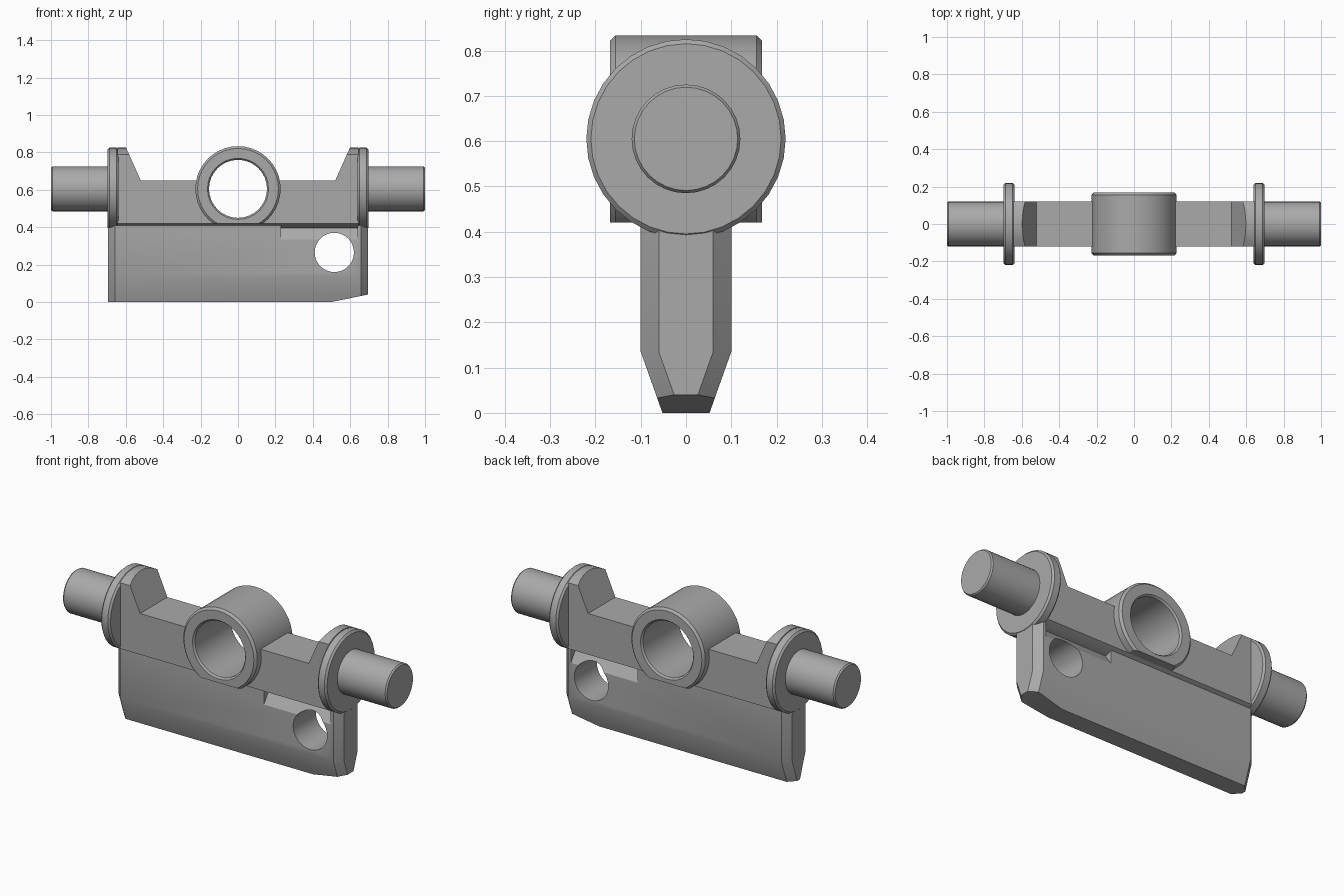
import bpy, bmesh, math
from mathutils import Matrix

cube = bpy.data.objects.get("Cube")
if cube:
    bpy.data.objects.remove(cube, do_unlink=True)

AXLE_Z = 0.605
DISC_R = 0.22

steel = bpy.data.materials.new("plain grey")
steel.use_nodes = True
GREY = (0.4, 0.4, 0.4, 1)
steel.diffuse_color = GREY
steel.node_tree.nodes["Principled BSDF"].inputs["Base Color"].default_value = GREY


def make_object(name, bm):
    bmesh.ops.recalc_face_normals(bm, faces=bm.faces)
    mesh = bpy.data.meshes.new(name)
    bm.to_mesh(mesh)
    bm.free()
    mesh.materials.append(steel)
    obj = bpy.data.objects.new(name, mesh)
    bpy.context.collection.objects.link(obj)
    return obj


def loft(name, rings):
    """Closed solid through rings that have equal point counts."""
    bm = bmesh.new()
    loops = [[bm.verts.new(p) for p in ring] for ring in rings]
    n = len(loops[0])
    for a, b in zip(loops, loops[1:]):
        for i in range(n):
            j = (i + 1) % n
            bm.faces.new((a[i], a[j], b[j], b[i]))
    bm.faces.new(loops[0])
    bm.faces.new(loops[-1])
    return make_object(name, bm)


def turned(name, profile, axis, x=0, z=AXLE_Z, sides=32):
    """Solid of revolution from (radius, distance) pairs along axis x or y."""
    rings = []
    for r, t in profile:
        ring = []
        for k in range(sides):
            a = math.tau * k / sides
            u, v = r * math.cos(a), r * math.sin(a)
            ring.append((x + t, u, z + v) if axis == "x" else (x + u, t, z + v))
        rings.append(ring)
    return loft(name, rings)


def combine(obj, cutter, operation="DIFFERENCE", keep=False):
    mod = obj.modifiers.new("cut", "BOOLEAN")
    mod.operation, mod.solver, mod.object = operation, "EXACT", cutter
    bpy.context.view_layer.objects.active = obj
    bpy.ops.object.modifier_apply(modifier=mod.name)
    if not keep:
        bpy.data.objects.remove(cutter, do_unlink=True)


def slice_off(obj, point, normal):
    """Remove everything on the normal's side of a plane and close the cut."""
    bm = bmesh.new()
    bm.from_mesh(obj.data)
    geom = bm.verts[:] + bm.edges[:] + bm.faces[:]
    cut = bmesh.ops.bisect_plane(bm, geom=geom, plane_co=point, plane_no=normal,
                                 clear_outer=True)["geom_cut"]
    edges = [e for e in cut if isinstance(e, bmesh.types.BMEdge)]
    bmesh.ops.contextual_create(bm, geom=edges)
    bmesh.ops.recalc_face_normals(bm, faces=bm.faces)
    bm.to_mesh(obj.data)
    bm.free()


# Cross beam with raised ears, rounded to the disc radius
half = [(0.52, 0.65), (0.605, 0.84), (0.65, 0.84), (0.65, 0.37)]
outline = half + [(-x, z) for x, z in reversed(half)]
beam = loft("cross_beam", [[(x, y, z) for x, z in outline] for y in (-0.12, 0.12)])
combine(beam, turned("round_limit", [(DISC_R, -0.645), (DISC_R, 0.645)], "x"), "INTERSECT")

# Central hub with a flat underside
hub = turned("central_hub", [(0.216, -0.168), (0.228, -0.156),
                             (0.228, 0.156), (0.216, 0.168)], "y", sides=40)
slice_off(hub, (0, 0, 0.42), (0, 0, -1))

# Bore with chamfered rims, through hub and beam
bore = turned("bore_cutter", [(0.18, -0.188), (0.155, -0.158),
                              (0.155, 0.158), (0.18, 0.188)], "y", sides=32)
combine(beam, bore, keep=True)
combine(hub, bore)

# Blade with a tapered foot and chamfered ends
def blade_ring(x, wide, foot):
    right = [(wide, 0.41), (wide, 0.135), (foot, 0)]
    return [(x, y, z) for y, z in right + [(-y, z) for y, z in reversed(right)]]

blade = loft("blade", [blade_ring(-0.695, 0.06, 0.012), blade_ring(-0.658, 0.10, 0.052),
                       blade_ring(0.658, 0.10, 0.052), blade_ring(0.695, 0.06, 0.012)])
slice_off(blade, (0.5, 0, 0), (0.04, 0, -0.195))

# Round hole and sloping reliefs on both faces of the blade
combine(blade, turned("hole_cutter", [(0.105, -0.2), (0.105, 0.2)], "y", 0.515, 0.265))
for side in (-1, 1):
    wedge = [(0.12, 0.306), (0.06, 0.393), (0.06, 0.45), (0.12, 0.45)]
    relief = loft("relief_cutter", [[(x, side * y, z) for y, z in wedge]
                                    for x in (0.23, 0.64)])
    combine(blade, relief)

# End discs and axle pins
for label, s in (("left", 1), ("right", -1)):
    turned(label + "_disc", [(0.21, s * 0.64), (DISC_R, s * 0.65),
                             (DISC_R, s * 0.687), (0.21, s * 0.697)], "x")
    turned(label + "_pin", [(0.12, s * 0.66), (0.12, s * 0.992), (0.114, s)], "x")

# Smooth the round surfaces while keeping edges sharp
bpy.ops.object.select_all(action="DESELECT")
for obj in bpy.context.scene.objects:
    if obj.type == "MESH" and obj.data.materials and obj.data.materials[0] == steel:
        obj.select_set(True)
        bpy.context.view_layer.objects.active = obj
bpy.ops.object.shade_smooth_by_angle(angle=math.radians(30))
